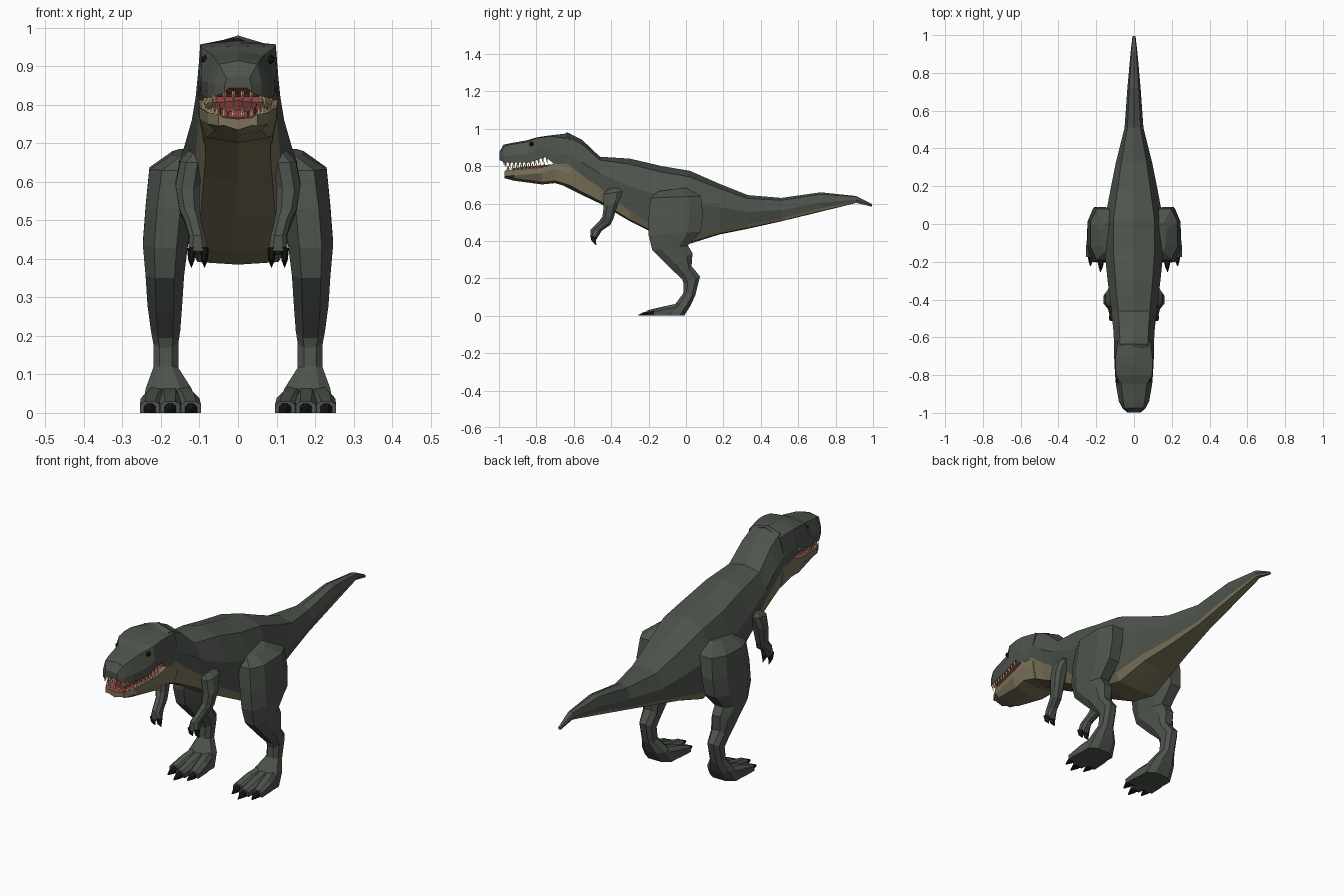
import bpy, bmesh
from math import radians

if "Cube" in bpy.data.objects:
    bpy.data.objects.remove(bpy.data.objects["Cube"])


def material(name, rgb):
    m = bpy.data.materials.new(name)
    m.diffuse_color = (*rgb, 1)
    m.use_nodes = True
    m.node_tree.nodes["Principled BSDF"].inputs["Base Color"].default_value = m.diffuse_color
    return m


HIDE = material("hide", (0.075, 0.088, 0.072))
BELLY = material("belly", (0.2, 0.175, 0.105))
MOUTH = material("mouth", (0.3, 0.06, 0.06))
IVORY = material("ivory", (0.65, 0.5, 0.28))
CLAW = material("claw", (0.01, 0.01, 0.01))


def finish(bm, name, mats):
    bmesh.ops.recalc_face_normals(bm, faces=bm.faces)
    me = bpy.data.meshes.new(name)
    bm.to_mesh(me)
    bm.free()
    for m in mats:
        me.materials.append(m)
    ob = bpy.data.objects.new(name, me)
    bpy.context.collection.objects.link(ob)
    return ob


def loft(name, rings, mats, slot=lambda k: 0, caps=(0, 0)):
    """Skin equal-sized rings; slot(k) gives the material of segment k."""
    bm = bmesh.new()
    vs = [[bm.verts.new(p) for p in r] for r in rings]
    n = len(rings[0])
    for a, b in zip(vs, vs[1:]):
        for k in range(n):
            f = bm.faces.new((a[k], a[(k + 1) % n], b[(k + 1) % n], b[k]))
            f.material_index = slot(k)
    for r, c in zip((vs[0], vs[-1]), caps):
        bm.faces.new(r).material_index = c
    return finish(bm, name, mats)


def mirrored(y, half):
    """Full ring from a half section running top centre to bottom centre."""
    full = half + [(-x, z) for x, z in half[-2:0:-1]]
    return [(x, y, z) for x, z in full]


def half_slot(slots):
    return lambda k: (slots + slots[::-1])[k]


OCT = [(0, .25), (.25, 0), (.75, 0), (1, .25), (1, .75), (.75, 1), (.25, 1), (0, .75)]


def limb(name, side, rows, mat):
    """Eight-sided limb; rows: front y, z, back y, z, inner x, outer x."""
    rings = [[(side * (xi + u * (xo - xi)), yf + v * (yb - yf), zf + v * (zb - zf))
              for u, v in OCT] for yf, zf, yb, zb, xi, xo in rows]
    return loft(name, rings, [mat])


# Torso, neck and tail: y, top, widest z, belly line, bottom, half width, belly half width
body = [
    (-.69, .955, .87, .812, .715, .098, .096), (-.635, .98, .87, .815, .685, .105, .103),
    (-.555, .94, .82, .75, .645, .11, .103), (-.46, .85, .76, .685, .60, .12, .108),
    (-.30, .84, .69, .56, .505, .14, .118), (-.13, .80, .64, .46, .42, .157, .128),
    (.02, .775, .61, .43, .385, .155, .128), (.18, .705, .58, .465, .435, .125, .105),
    (.33, .645, .555, .49, .465, .095, .072), (.51, .63, .565, .52, .505, .05, .042),
    (.72, .66, .605, .575, .556, .035, .028), (.91, .64, .62, .61, .603, .018, .014),
    (.995, .597, .59, .588, .583, .008, .006)]
loft("body", [mirrored(y, [(0, zt), (.7 * w, zt - .2 * (zt - zs)), (w, zs), (wl, zl),
                           (.82 * wl, zb + .15 * (zl - zb)), (0, zb)])
              for y, zt, zs, zl, zb, w, wl in body],
     [HIDE, BELLY, MOUTH], half_slot([0, 0, 0, 1, 1]), (2, 0))

# Skull with upper jaw: y, top, edge z, lip z, top half width, lip half width
skull = [
    (-.998, .875, .87, .832, .03, .035), (-.975, .915, .905, .822, .05, .062),
    (-.94, .922, .915, .818, .056, .08), (-.85, .938, .93, .818, .068, .096),
    (-.80, .953, .95, .832, .096, .1), (-.75, .961, .957, .85, .098, .103),
    (-.705, .967, .957, .81, .097, .105), (-.62, .976, .945, .81, .085, .105)]
loft("skull", [mirrored(y, [(0, zt), (wt, ze), (w, zb + .4 * (ze - zb)), (w * .97, zb),
                            (w * .7, zb + .012), (0, zb + .012)])
               for y, zt, ze, zb, wt, w in skull],
     [HIDE, MOUTH], half_slot([0, 0, 0, 1, 1]))

# Lower jaw: y, rim z, bottom, rim half width, bottom half width
jaw = [
    (-.97, .775, .735, .05, .036), (-.92, .78, .722, .078, .06), (-.77, .793, .702, .1, .082),
    (-.70, .815, .709, .103, .09), (-.62, .79, .685, .1, .088)]
loft("lower_jaw", [mirrored(y, [(0, zt - .012), (.75 * w, zt - .008), (w, zt), (w, zt - .03),
                                (wb, zb + .012), (0, zb)])
                   for y, zt, zb, w, wb in jaw],
     [BELLY, MOUTH], half_slot([1, 0, 0, 0, 0]))


# Teeth: rows of slim cones along each lip
def lip(rows, y):
    """Interpolate (y, rim z, half width) rows."""
    for (y0, z0, w0), (y1, z1, w1) in zip(rows, rows[1:]):
        if y0 <= y <= y1:
            t = (y - y0) / (y1 - y0)
            return z0 + t * (z1 - z0), w0 + t * (w1 - w0)


def teeth(name, rows, y0, y1, front_y, front_x, count, length):
    bm = bmesh.new()
    spots = []
    for i in range(count):
        y = y0 + (y1 - y0) * i / (count - 1)
        z, w = lip(rows, y)
        spots += [(s * w * .9, y, z) for s in (-1, 1)]
    z = rows[0][1]
    spots += [(front_x * k, front_y, z) for k in (-1, -.33, .33, 1)]
    for x, y, z in spots:
        rim = [bm.verts.new((x + a, y + b, z - .12 * length))
               for a, b in ((-.006, 0), (0, -.007), (.006, 0), (0, .007))]
        tip = bm.verts.new((x * .97, y + .003, z + length))
        bm.faces.new(rim)
        for k in range(4):
            bm.faces.new((rim[k], rim[(k + 1) % 4], tip))
    finish(bm, name, [IVORY])


teeth("upper_teeth", [(r[0], r[3], r[5]) for r in skull], -.965, -.745, -.975, .035, 11, -.032)
teeth("lower_teeth", [(r[0], r[1], r[3]) for r in jaw], -.95, -.76, -.955, .036, 10, .03)

# Tongue
loft("tongue", [mirrored(y, [(0, z + .012), (w, z + .006), (w, z - .01), (0, z - .015)])
                for y, z, w in ((-.93, .775, .025), (-.86, .785, .045), (-.68, .80, .05))], [MOUTH])

leg = [
    (-.15, .665, .0, .685, .1, .17), (-.19, .63, .08, .64, .1, .23), (-.2, .53, .09, .54, .12, .24),
    (-.2, .43, .08, .45, .13, .247), (-.18, .35, .01, .375, .14, .24),
    (-.09, .26, .035, .335, .145, .235), (-.02, .195, .03, .265, .15, .226),
    (-.012, .17, .075, .21, .155, .22), (-.015, .12, .05, .11, .155, .22),
    (-.055, .065, .025, .055, .12, .24), (-.11, 0, -.01, 0, .105, .25)]
arm = [
    (-.42, .675, -.36, .688, .09, .125), (-.44, .65, -.34, .665, .09, .15),
    (-.44, .58, -.36, .61, .1, .162), (-.447, .53, -.388, .52, .1, .152),
    (-.465, .505, -.405, .485, .095, .138), (-.51, .46, -.45, .455, .085, .126),
    (-.512, .42, -.478, .41, .078, .13)]

for side, tag in ((1, "left"), (-1, "right")):
    limb(tag + "_leg", side, leg, HIDE)
    limb(tag + "_arm", side, arm, HIDE)
    # Finger claws
    for i, x in enumerate((.087, .121)):
        limb(f"{tag}_finger_{i}", side, [
            (-.513, .43, -.478, .42, x - .011, x + .011),
            (-.505, .40, -.482, .395, x - .008, x + .008),
            (-.482, .378, -.478, .378, x - .001, x + .001)], CLAW)
    # Three spread toes, each with a claw
    for i, (x0, x1, yt) in enumerate(((.145, .122, -.175), (.178, .176, -.205), (.21, .229, -.175))):
        rows = [(x0, -.035, .03, .068), (x0 * .4 + x1 * .6, -.1, .031, .054), (x1, yt, .026, .03)]
        claws = [(x1, yt + .012, .017, .026), (x1, yt - .02, .012, .02), (x1 * 1.01, yt - .048, .002, .006)]
        for part, pts, mat in (("toe", rows, HIDE), ("claw", claws, CLAW)):
            loft(f"{tag}_{part}_{i}", [
                [(side * (x - w), y, 0), (side * (x - w), y, h * .7), (side * (x - w * .5), y, h),
                 (side * (x + w * .5), y, h), (side * (x + w), y, h * .7), (side * (x + w), y, 0)]
                for x, y, w, h in pts], [mat])
    # Eye under the brow
    bm = bmesh.new()
    bmesh.ops.create_icosphere(bm, subdivisions=1, radius=.013)
    bmesh.ops.translate(bm, verts=bm.verts, vec=(side * .084, -.825, .918))
    finish(bm, tag + "_eye", [CLAW])
